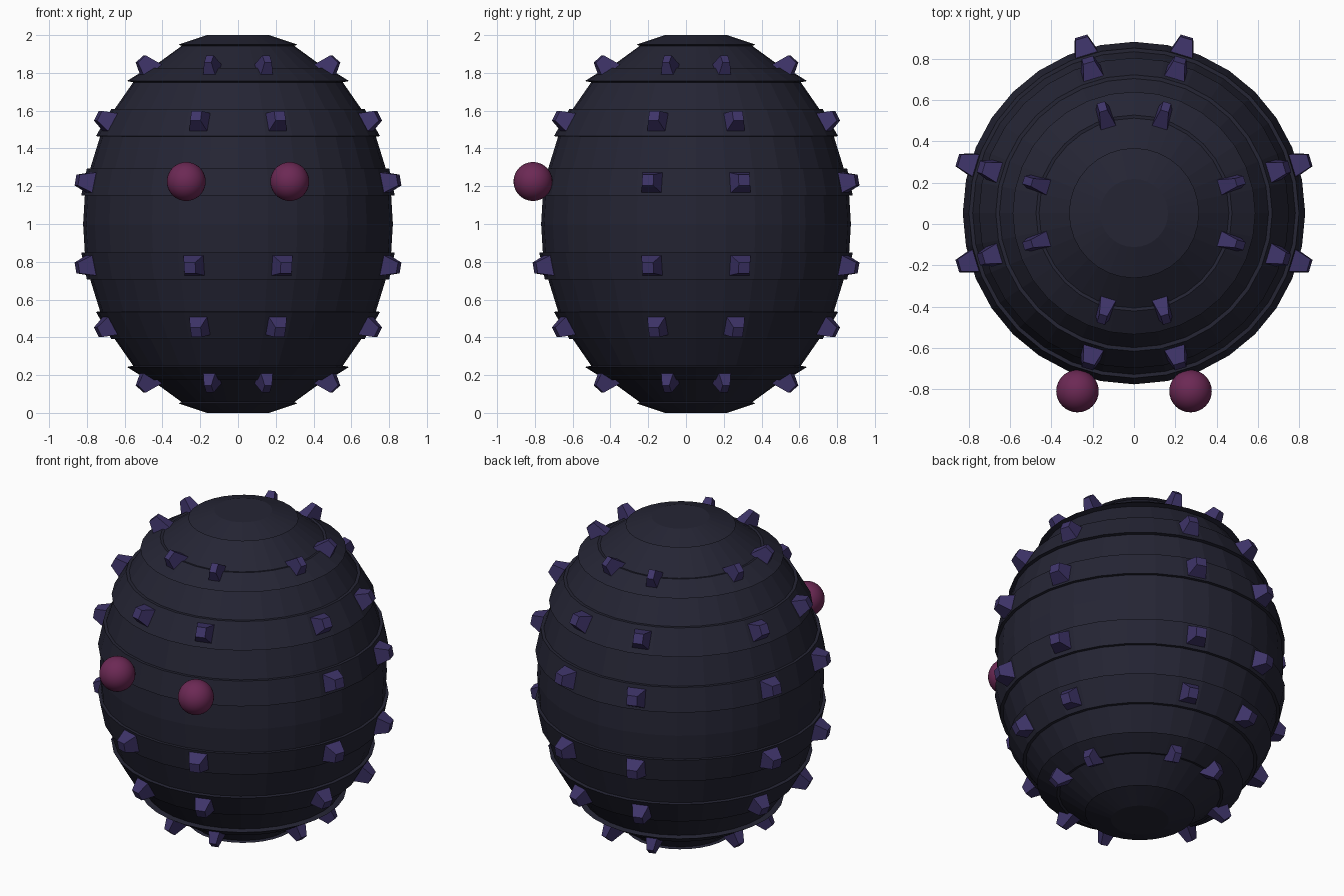
import bpy, bmesh, math
from mathutils import Vector, Matrix

if "Cube" in bpy.data.objects:
    bpy.data.objects.remove(bpy.data.objects["Cube"])

CY = 0.053  # body axis offset in y


def material(name, rgb):
    m = bpy.data.materials.new(name)
    m.diffuse_color = (*rgb, 1)
    m.use_nodes = True
    m.node_tree.nodes["Principled BSDF"].inputs["Base Color"].default_value = m.diffuse_color
    return m


shell_mat = material("dark navy", (0.018, 0.018, 0.034))
stud_mat = material("violet", (0.048, 0.034, 0.14))
eye_mat = material("plum", (0.15, 0.022, 0.09))


def finish(bm, name, mat):
    me = bpy.data.meshes.new(name)
    bmesh.ops.recalc_face_normals(bm, faces=bm.faces)
    bm.to_mesh(me)
    bm.free()
    me.materials.append(mat)
    ob = bpy.data.objects.new(name, me)
    bpy.context.collection.objects.link(ob)
    return ob


# Banded shell: half profile (radius, height above middle), mirrored and revolved
half = [(0.165, 1.0), (0.315, 0.95), (0.298, 0.943), (0.46, 0.825), (0.475, 0.827),
        (0.588, 0.757), (0.555, 0.75), (0.652, 0.61), (0.67, 0.61), (0.752, 0.465),
        (0.73, 0.463), (0.782, 0.295), (0.80, 0.295), (0.83, 0.15), (0.811, 0.15),
        (0.82, 0.0)]
profile = half + [(r, -z) for r, z in reversed(half[:-1])]
SEG = 32
bm = bmesh.new()
rings = [[bm.verts.new((r * math.cos(2 * math.pi * i / SEG),
                        CY + r * math.sin(2 * math.pi * i / SEG), 1 + z))
          for i in range(SEG)] for r, z in profile]
for a, b in zip(rings, rings[1:]):
    for i in range(SEG):
        j = (i + 1) % SEG
        bm.faces.new((a[i], a[j], b[j], b[i]))
bm.faces.new(rings[0])
bm.faces.new(rings[-1])
finish(bm, "banded_shell", shell_mat)


# Studs: blunt pyramids, in pairs around the four sides of each band
def add_stud(bm, r, z, angle, width):
    out = Vector((math.cos(angle), math.sin(angle), 0))
    n = (out * (r / 0.82 ** 2) + Vector((0, 0, z))).normalized()
    side = Vector((-out.y, out.x, 0))
    up = n.cross(side)
    base = Vector((0, CY, 1 + z)) + out * r
    loops = []
    for h, w, l in ((-0.03, width, 0.125), (0.072, width * 0.5, 0.058)):
        loops.append([bm.verts.new(base + n * h + side * (sx * w / 2) + up * (sy * l / 2))
                      for sx, sy in ((-1, -1), (1, -1), (1, 1), (-1, 1))])
    lo, hi = loops
    for i in range(4):
        j = (i + 1) % 4
        bm.faces.new((lo[i], lo[j], hi[j], hi[i]))
    bm.faces.new(hi)
    bm.faces.new(lo)


levels = [(0.49, 0.82, 0.08), (0.71, 0.54, 0.115), (0.818, 0.22, 0.125)]
bm = bmesh.new()
for r, z, w in levels:
    for s in (1, -1):
        for q in range(4):
            if q == 3 and s == 1 and z == 0.22:
                continue  # the eyes take this place at the front
            for d in (-1, 1):
                add_stud(bm, r, s * z, q * math.pi / 2 + d * math.radians(16.7), w)
finish(bm, "studs", stud_mat)

# Eyes
for side, name in ((-1, "left_eye"), (1, "right_eye")):
    bm = bmesh.new()
    bmesh.ops.create_uvsphere(bm, u_segments=32, v_segments=20, radius=0.103,
                              matrix=Matrix.Translation((side * 0.274, -0.81, 1.225)))
    for f in bm.faces:
        f.smooth = True
    finish(bm, name, eye_mat)
